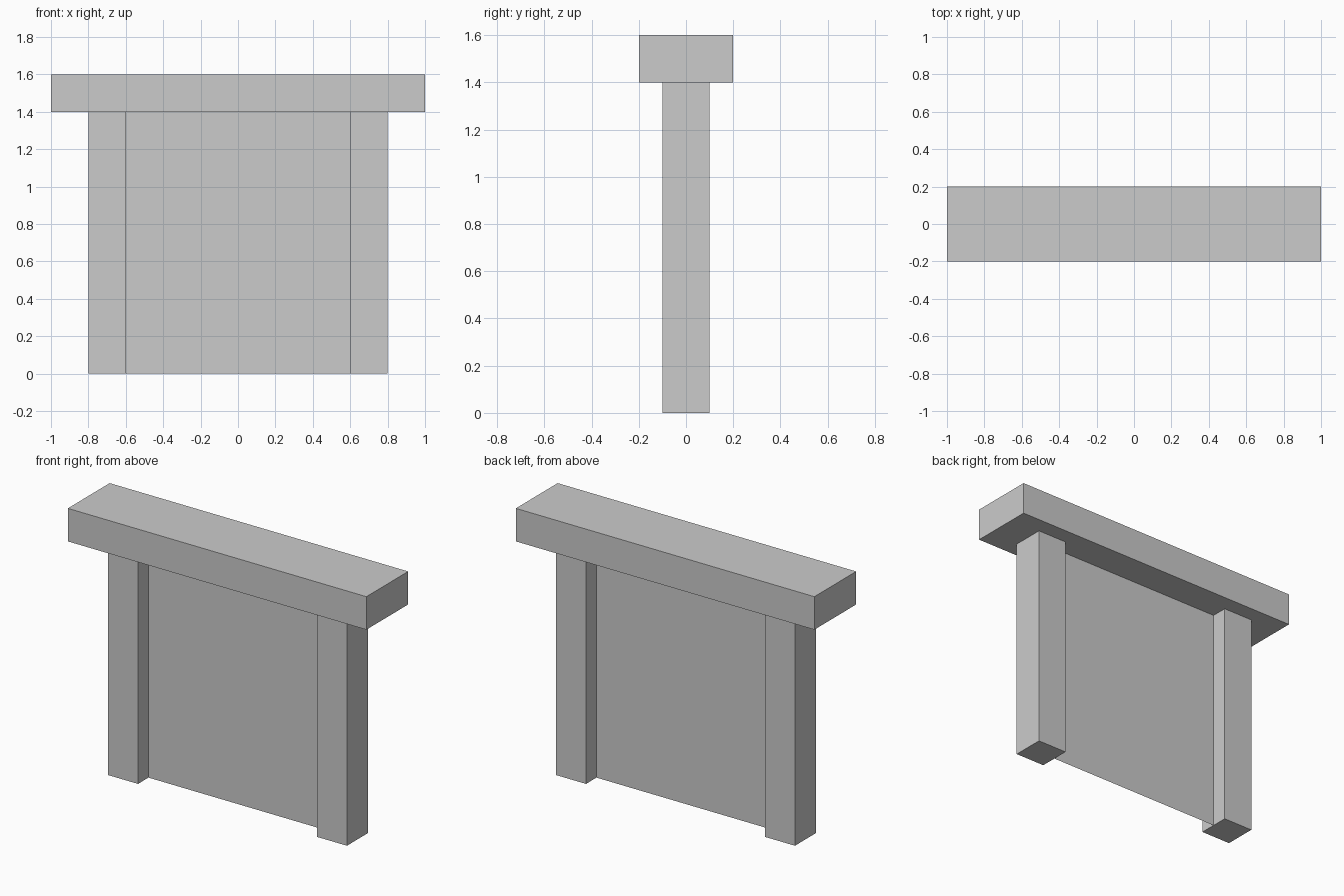
import bpy

if "Cube" in bpy.data.objects:
    bpy.data.objects.remove(bpy.data.objects["Cube"])


def box(name, size, centre):
    bpy.ops.mesh.primitive_cube_add(size=1, location=centre)
    obj = bpy.context.object
    obj.name = name
    obj.scale = size
    bpy.ops.object.transform_apply(location=False, rotation=False, scale=True)
    return obj


# Two square posts
for side, label in ((-1, "left"), (1, "right")):
    box(f"{label}_post", (0.2, 0.2, 1.4), (side * 0.7, 0, 0.7))

# Overhanging lintel beam
box("lintel", (2.0, 0.4, 0.2), (0, 0, 1.5))

# Thin single-sheet panel filling the opening on the centre line
mesh = bpy.data.meshes.new("opening_panel")
mesh.from_pydata([(-0.6, 0, 0), (0.6, 0, 0), (0.6, 0, 1.4), (-0.6, 0, 1.4)],
                 [], [(0, 1, 2, 3)])
panel = bpy.data.objects.new("opening_panel", mesh)
bpy.context.collection.objects.link(panel)
